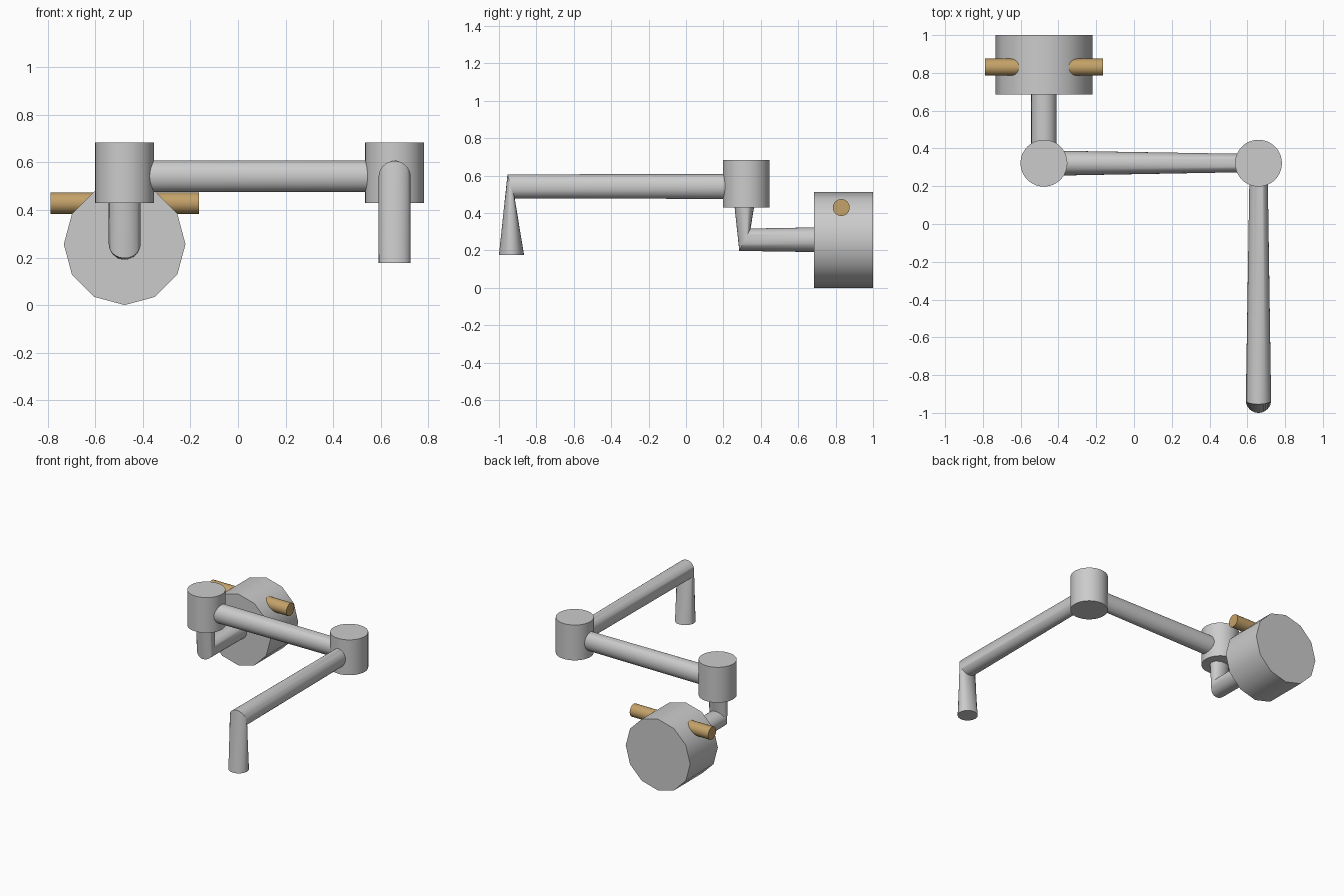
import bpy, math
from mathutils import Vector, Matrix

if "Cube" in bpy.data.objects:
    bpy.data.objects.remove(bpy.data.objects["Cube"])

R = 0.067                                   # tube radius
HX1, HX2, HY, AZ = -0.477, 0.659, 0.322, 0.542   # hub positions, arm height


def finish(obj, angle=40):
    bpy.ops.object.select_all(action='DESELECT')
    obj.select_set(True)
    bpy.context.view_layer.objects.active = obj
    bpy.ops.object.shade_smooth_by_angle(angle=math.radians(angle))
    return obj


def cylinder(name, centre, radius, length, sides, rot=(0, 0, 0)):
    bpy.ops.mesh.primitive_cylinder_add(vertices=sides, radius=radius, depth=length,
                                        location=centre, rotation=rot)
    obj = bpy.context.object
    obj.name = name
    return finish(obj)


def tube(name, rings, sides=32):
    """Loft circles; each ring is (centre, tangent, side vector)."""
    verts, faces = [], []
    for c, t, v in rings:
        t, v = Vector(t).normalized(), Vector(v).normalized()
        u = t.cross(v)
        for i in range(sides):
            a = math.tau * i / sides
            verts.append(Vector(c) + R * (math.cos(a) * u + math.sin(a) * v))
    for k in range(len(rings) - 1):
        for i in range(sides):
            j = (i + 1) % sides
            a, b = k * sides, (k + 1) * sides
            faces.append((a + i, a + j, b + j, b + i))
    faces.append(tuple(reversed(range(sides))))
    faces.append(tuple(range((len(rings) - 1) * sides, len(rings) * sides)))
    me = bpy.data.meshes.new(name)
    me.from_pydata(verts, [], faces)
    obj = bpy.data.objects.new(name, me)
    bpy.context.collection.objects.link(obj)
    return finish(obj)


# pivot hubs
for name, x in (("head_hub", HX1), ("middle_hub", HX2)):
    cylinder(name, (x, HY, 0.556), 0.124, 0.254, 48)

# long jointed arm ending in the downward mounting peg
tube("support_arm", [
    ((HX1, HY, AZ), (1, 0, 0), (0, 0, 1)),
    ((HX2, HY, AZ), (1, -1, 0), (0, 0, 1)),
    ((HX2, -0.935, AZ), (0, -0.957, -0.29), (0, -0.29, 0.957)),
    ((HX2, -0.933, 0.176), (0, 0, -1), (0, -1, 0)),
])

# short bent arm carrying the lamp head
tube("head_arm", [
    ((HX1, 0.315, AZ), (0, 0, -1), (0, -1, 0)),
    ((HX1, 0.315, 0.257), (0, 0.89, -0.45), (0, -0.45, -0.89)),
    ((HX1, 0.76, 0.257), (0, 1, 0), (0, 0, -1)),
])

# twelve-sided lamp head
cylinder("lamp_head", (HX1, 0.8425, 0.256), 0.256, 0.315, 12, (math.pi / 2, 0, 0))

# handle rod through the head
handle = cylinder("handle_rod", (HX1, 0.83, 0.429), 0.045, 0.624, 32, (0, math.pi / 2, 0))
mat = bpy.data.materials.new("handle_tan")
mat.diffuse_color = (0.55, 0.36, 0.14, 1)
mat.use_nodes = True
mat.node_tree.nodes["Principled BSDF"].inputs["Base Color"].default_value = mat.diffuse_color
handle.data.materials.append(mat)
